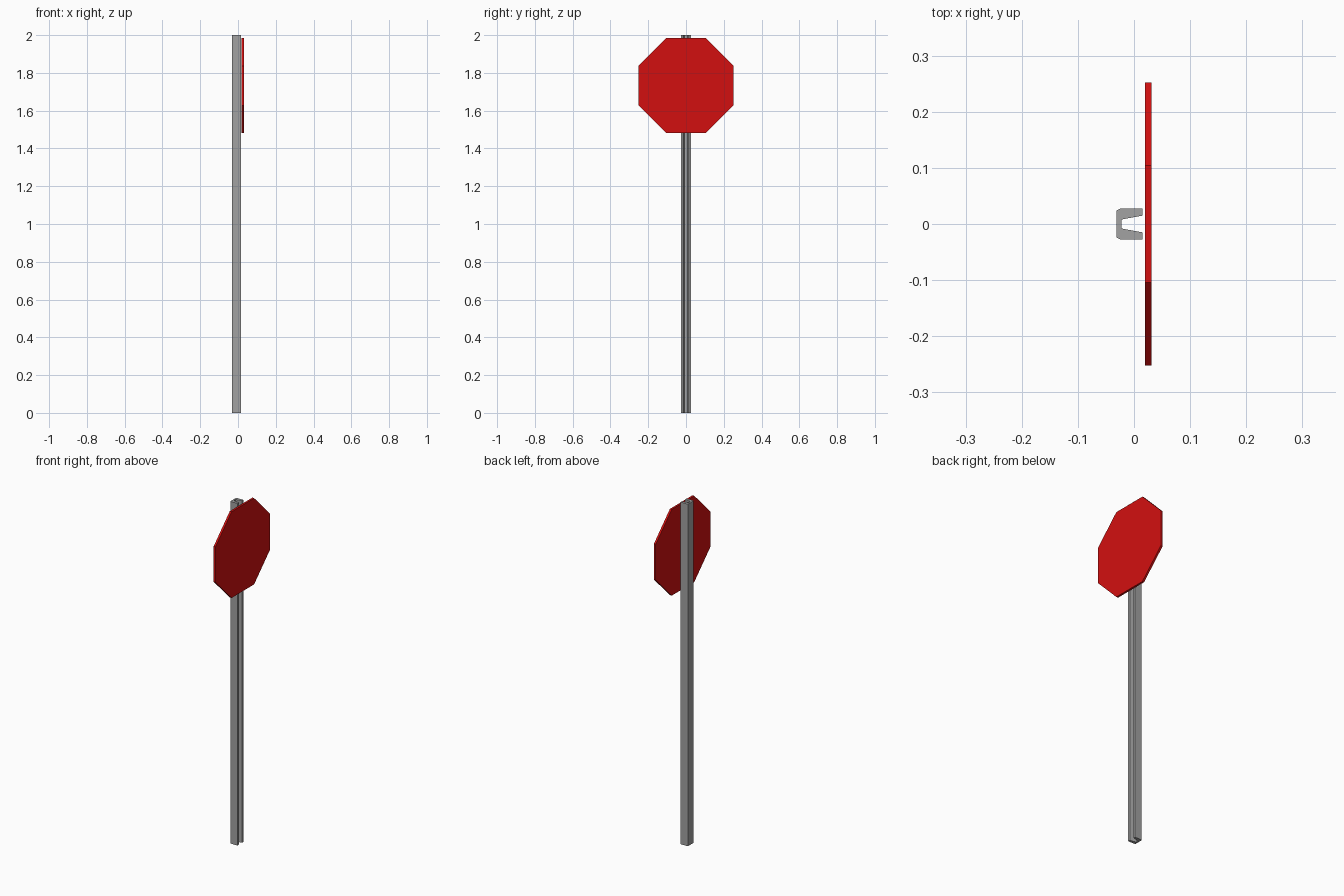
import bpy
import bmesh
from math import pi, sin, cos
from mathutils import Vector

default = bpy.data.objects.get("Cube")
if default:
    bpy.data.objects.remove(default, do_unlink=True)


def material(name, rgb):
    mat = bpy.data.materials.new(name)
    mat.use_nodes = True
    mat.diffuse_color = (*rgb, 1)
    mat.node_tree.nodes["Principled BSDF"].inputs["Base Color"].default_value = (*rgb, 1)
    return mat


def prism(name, outline, direction, mat):
    """Extrude a closed outline into a flat-shaded solid."""
    bm = bmesh.new()
    face = bm.faces.new([bm.verts.new(p) for p in outline])
    result = bmesh.ops.extrude_face_region(bm, geom=[face], use_keep_orig=True)
    moved = [v for v in result["geom"] if isinstance(v, bmesh.types.BMVert)]
    bmesh.ops.translate(bm, verts=moved, vec=Vector(direction))
    bmesh.ops.recalc_face_normals(bm, faces=bm.faces)
    mesh = bpy.data.meshes.new(name)
    bm.to_mesh(mesh)
    bm.free()
    mesh.materials.append(mat)
    obj = bpy.data.objects.new(name, mesh)
    bpy.context.collection.objects.link(obj)
    return obj


grey = material("galvanised grey", (0.36, 0.36, 0.36))
red = material("sign red", (0.65, 0.005, 0.005))

# Post: open channel with chamfered back corners and tapered inner walls
half = [(-0.0225, 0.008), (0.0155, 0.015), (0.0155, 0.0277),
        (-0.024, 0.0277), (-0.0313, 0.024)]
channel = half + [(x, -y) for x, y in reversed(half)]
prism("post", [(x, y, 0) for x, y in channel], (0, 0, 2), grey)

# Sign plate: thin octagon with flat top, facing +x
apothem, centre_z = 0.252, 1.733
radius = apothem / cos(pi / 8)
angles = [pi / 8 + i * pi / 4 for i in range(8)]
octagon = [(0.0195, radius * cos(a), centre_z + radius * sin(a)) for a in angles]
prism("sign_plate", octagon, (0.0118, 0, 0), red)
